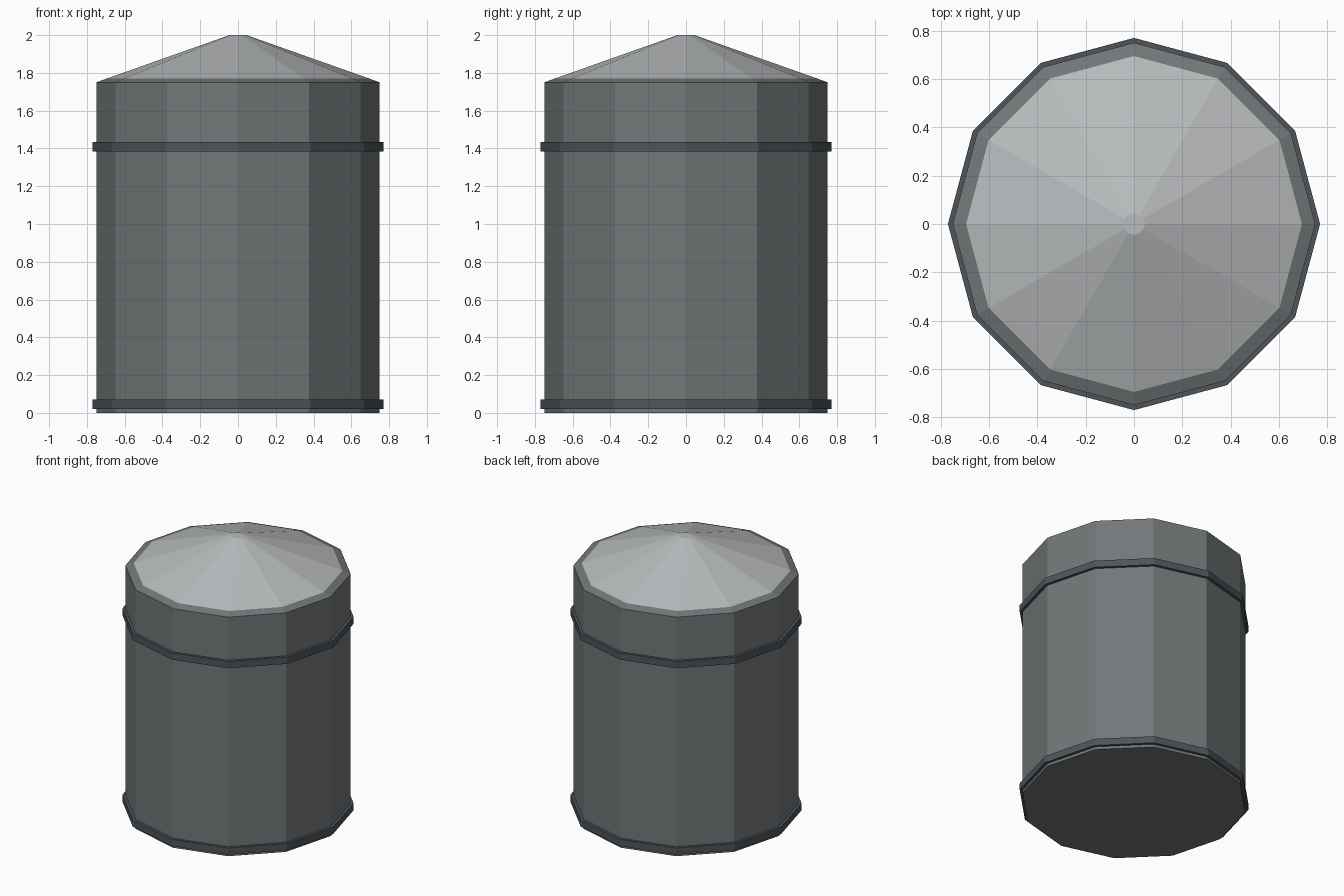
import bpy, bmesh
from math import cos, sin, tau

if "Cube" in bpy.data.objects:
    bpy.data.objects.remove(bpy.data.objects["Cube"])

SIDES = 12


def material(name, rgb):
    m = bpy.data.materials.new(name)
    m.diffuse_color = (*rgb, 1)
    m.use_nodes = True
    m.node_tree.nodes["Principled BSDF"].inputs["Base Color"].default_value = m.diffuse_color
    return m


def lathe(name, profile, mat, closed=False):
    """Spin (radius, z) points into a 12-sided flat-shaded solid or closed ring."""
    bm = bmesh.new()
    loops = [[bm.verts.new((r * cos(tau * i / SIDES), r * sin(tau * i / SIDES), z))
              for i in range(SIDES)] for r, z in profile]
    pairs = list(zip(loops, loops[1:]))
    if closed:
        pairs.append((loops[-1], loops[0]))
    else:
        bm.faces.new(loops[0][::-1])
        bm.faces.new(loops[-1])
    for a, b in pairs:
        for i in range(SIDES):
            j = (i + 1) % SIDES
            bm.faces.new((a[i], a[j], b[j], b[i]))
    bmesh.ops.recalc_face_normals(bm, faces=bm.faces)
    me = bpy.data.meshes.new(name)
    bm.to_mesh(me)
    bm.free()
    me.materials.append(mat)
    ob = bpy.data.objects.new(name, me)
    bpy.context.collection.objects.link(ob)
    return ob


body_grey = material("body_grey", (0.17, 0.185, 0.19))
roof_grey = material("roof_grey", (0.48, 0.50, 0.51))
band_grey = material("band_grey", (0.075, 0.09, 0.105))

# Tank wall with sloping rim
tank = lathe("tank_body", [(0.75, 0), (0.75, 1.75), (0.695, 1.77), (0.045, 2.0)], body_grey)

# Lighter conical roof: the slope and the tip facets of the same shell
tank.data.materials.append(roof_grey)
for p in tank.data.polygons:
    if p.center.z > 1.8:
        p.material_index = 1

# Hoops around the base and below the rim
for name, z in (("lower_band", 0.02), ("upper_band", 1.385)):
    lathe(name, [(0.74, z), (0.77, z), (0.77, z + 0.05), (0.74, z + 0.05)], band_grey, True)
